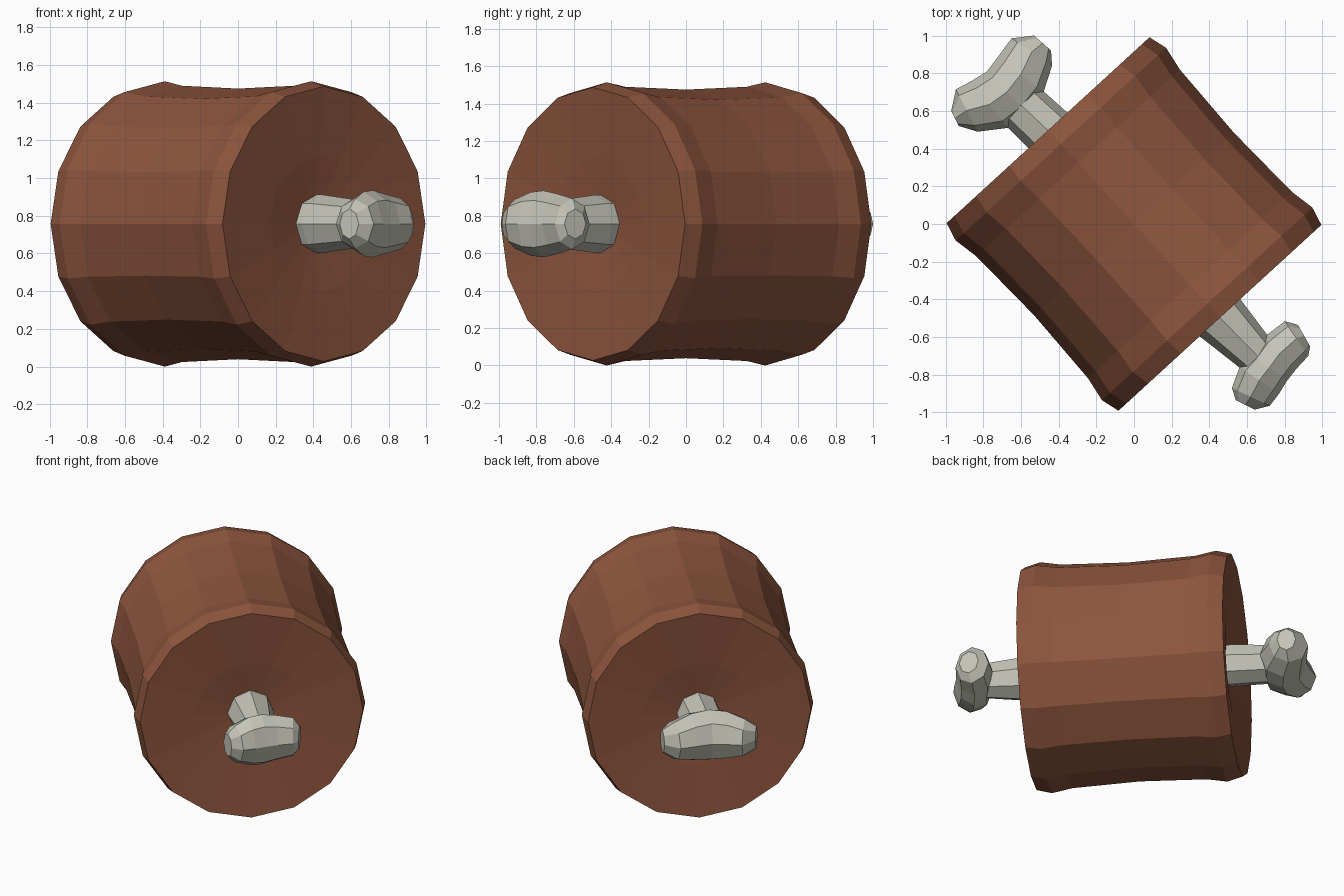
import bpy, bmesh, math
from mathutils import Vector

if "Cube" in bpy.data.objects:
    bpy.data.objects.remove(bpy.data.objects["Cube"])

A = Vector((0.675, -0.737, 0)).normalized()   # roll axis, towards front right
E = Vector((0.737, 0.675, 0)).normalized()    # sideways, across the axis
UP = Vector((0, 0, 1))
C = Vector((0, 0, 0.757))                     # centre of the roll


def material(name, rgb):
    m = bpy.data.materials.new(name)
    m.diffuse_color = (*rgb, 1)
    m.use_nodes = True
    m.node_tree.nodes["Principled BSDF"].inputs["Base Color"].default_value = m.diffuse_color
    return m


def loft(name, sections, sides, mat):
    """Skin elliptical sections given as (centre, half-width vector, half height)."""
    bm = bmesh.new()
    rings = []
    for centre, side, height in sections:
        ring = []
        for i in range(sides):
            t = 2 * math.pi * i / sides
            ring.append(bm.verts.new(centre + side * math.cos(t) + UP * height * math.sin(t)))
        rings.append(ring)
    for r, s in zip(rings, rings[1:]):
        for i in range(sides):
            j = (i + 1) % sides
            bm.faces.new((r[i], r[j], s[j], s[i]))
    bm.faces.new(rings[0])
    bm.faces.new(rings[-1])
    bmesh.ops.recalc_face_normals(bm, faces=bm.faces)
    mesh = bpy.data.meshes.new(name)
    bm.to_mesh(mesh)
    bm.free()
    mesh.materials.append(mat)
    ob = bpy.data.objects.new(name, mesh)
    bpy.context.collection.objects.link(ob)
    return ob


brown = material("roast brown", (0.27, 0.092, 0.048))
ivory = material("bone grey", (0.55, 0.55, 0.48))

# Meat roll: waisted barrel with slightly dished ends
half = [(0.61, 0.08), (0.645, 0.36), (0.675, 0.73), (0.575, 0.757), (0.44, 0.733)]
profile = [(-a, r) for a, r in half] + [(0, 0.718)] + [(a, r) for a, r in reversed(half)]
loft("meat_roll", [(C + A * a, E * r, r) for a, r in profile], 16, brown)

# Bone shafts: tapered octagons sunk into each end
loft("front_bone_shaft", [(C + A * 0.5, E * 0.155, 0.155),
                          (C + A * 0.66, E * 0.148, 0.155),
                          (C + A * 0.95 + E * 0.01, E * 0.11, 0.125),
                          (C + A * 1.05 + E * 0.01, E * 0.11, 0.125)], 8, ivory)
loft("back_bone_shaft", [(C - A * 0.5, E * 0.14, 0.14),
                         (C - A * 0.66, E * 0.14, 0.14),
                         (C - A * 0.86 - E * 0.015, E * 0.135, 0.13),
                         (C - A * 1.0 - E * 0.015, E * 0.13, 0.13)], 8, ivory)

# Bone knuckles: inner x, y, outer x, y, half height, from lobe to lobe
front = [(0.87, -0.535, 0.935, -0.65, 0.08), (0.80, -0.516, 0.925, -0.70, 0.135),
         (0.69, -0.60, 0.86, -0.77, 0.16), (0.625, -0.69, 0.81, -0.835, 0.178),
         (0.56, -0.76, 0.77, -0.90, 0.17), (0.52, -0.87, 0.72, -0.965, 0.13),
         (0.54, -0.935, 0.64, -0.985, 0.08)]
back = [(-0.44, 0.92, -0.53, 1.0, 0.08), (-0.435, 0.84, -0.65, 0.985, 0.13),
        (-0.48, 0.70, -0.72, 0.89, 0.165), (-0.57, 0.59, -0.78, 0.81, 0.178),
        (-0.67, 0.51, -0.86, 0.76, 0.165), (-0.83, 0.49, -0.945, 0.715, 0.13),
        (-0.93, 0.52, -0.97, 0.60, 0.08)]
for name, rows in (("front_bone_knuckle", front), ("back_bone_knuckle", back)):
    sections = []
    for x0, y0, x1, y1, h in rows:
        mid = Vector(((x0 + x1) / 2, (y0 + y1) / 2, C.z))
        sections.append((mid, Vector((x1 - x0, y1 - y0, 0)) / 2, h))
    loft(name, sections, 8, ivory)
